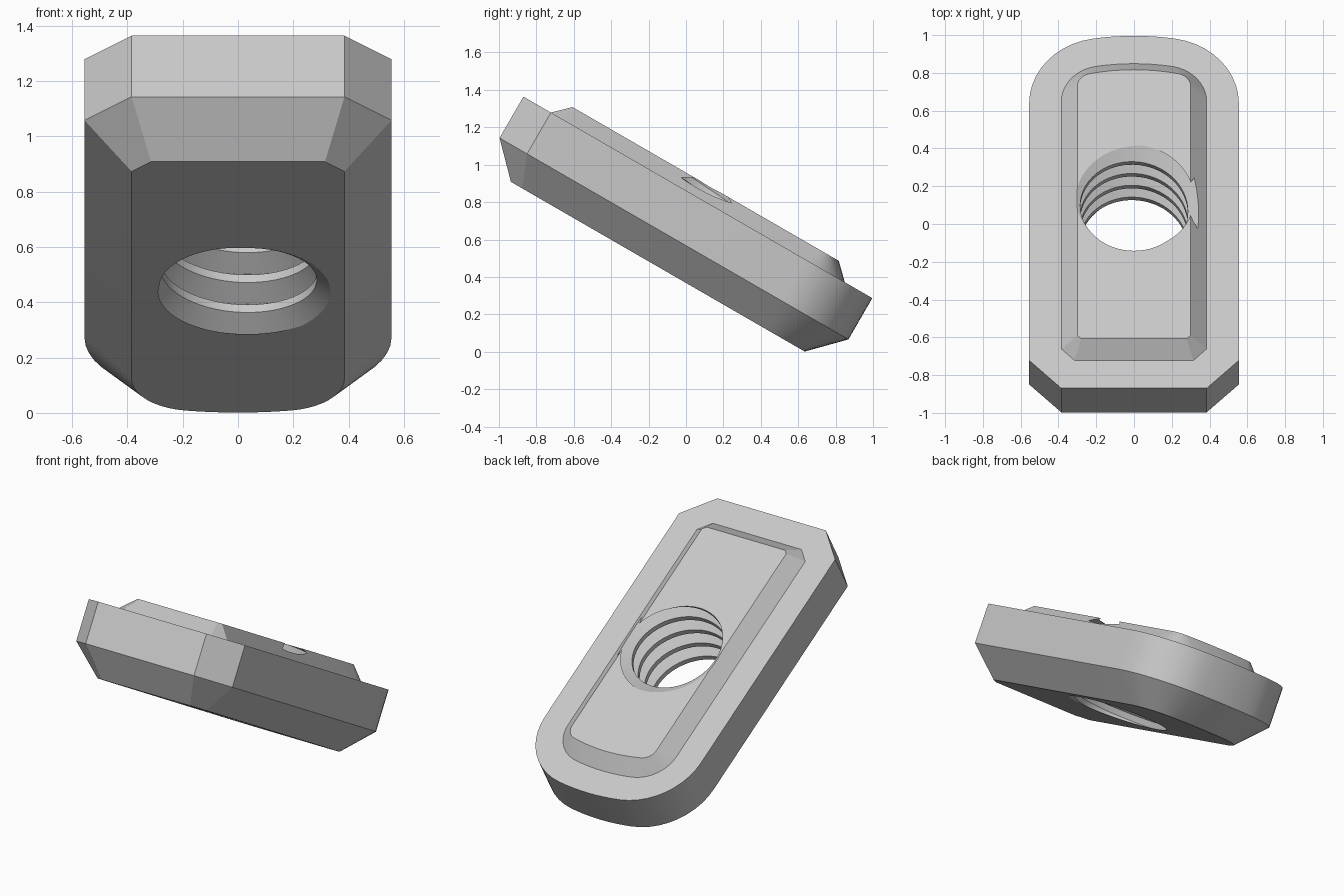
import bpy, bmesh
from math import sin, cos, pi, sqrt, atan2, radians

if "Cube" in bpy.data.objects:
    bpy.data.objects.remove(bpy.data.objects["Cube"], do_unlink=True)

steel = bpy.data.materials.new("light grey steel")
steel.use_nodes = True
colour = (0.58, 0.58, 0.58, 1)
steel.diffuse_color = colour
steel.node_tree.nodes["Principled BSDF"].inputs["Base Color"].default_value = colour

HALF_WIDTH, FRONT, BACK = 0.555, -1.438, 0.716
CHAMFER, END_RADIUS = 0.17, 1.4


def make_object(name, bm):
    bmesh.ops.recalc_face_normals(bm, faces=bm.faces)
    mesh = bpy.data.meshes.new(name)
    bm.to_mesh(mesh)
    bm.free()
    mesh.materials.append(steel)
    obj = bpy.data.objects.new(name, mesh)
    bpy.context.collection.objects.link(obj)
    return obj


def outline(inset, fillet):
    """Plan outline: chamfered corners in front, rounded and bowed at the back."""
    w, front = HALF_WIDTH - inset, FRONT + inset
    leg = CHAMFER - inset * (2 - sqrt(2))
    pts = [(w - leg, front), (w, front + leg)]
    bow_y, bow_r = BACK - END_RADIUS, END_RADIUS - inset
    cx = w - fillet
    cy = bow_y + sqrt((bow_r - fillet) ** 2 - cx ** 2)
    end = atan2(cy - bow_y, cx)
    steps = 10
    for i in range(steps + 1):
        t = end * i / steps
        pts.append((cx + fillet * cos(t), cy + fillet * sin(t)))
    for i in range(1, 4):
        t = end + (pi / 2 - end) * i / 4
        pts.append((bow_r * cos(t), bow_y + bow_r * sin(t)))
    mirrored = [(-x, y) for x, y in reversed(pts)]
    return pts + [(0, bow_y + bow_r)] + mirrored


# Nut body: stacked outlines as (inset, back corner radius, height)
bm = bmesh.new()
levels = [(0.17, 0.23, 0.32), (0, 0.4, 0.493), (0, 0.4, 0.748),
          (0.17, 0.22, 0.748), (0.255, 0.08, 0.831)]
rings = [[bm.verts.new((x, y, z)) for x, y in outline(d, f)] for d, f, z in levels]
for low, high in zip(rings, rings[1:]):
    for i in range(len(low)):
        j = (i + 1) % len(low)
        bm.faces.new((low[i], low[j], high[j], high[i]))
bm.faces.new(rings[0])
bm.faces.new(rings[-1])
nut = make_object("slot_nut", bm)

# Thread cutter: closed helical solid with flat crests and V grooves
PITCH, MINOR, MAJOR, SEGMENTS, TURNS = 0.125, 0.285, 0.362, 64, 7
CENTRE_Y = (FRONT + BACK) / 2
profile = [(0, MAJOR), (0.37, MINOR), (0.63, MINOR)]
per_turn = len(profile)
start = 0.32 - 2 * PITCH - PITCH * radians(50) / (2 * pi)
bm = bmesh.new()
columns = []
for i in range(SEGMENTS):
    a = 2 * pi * i / SEGMENTS
    columns.append([
        bm.verts.new((r * cos(a), CENTRE_Y + r * sin(a),
                      start + PITCH * (turn + p + i / SEGMENTS)))
        for turn in range(TURNS + (1 if i == 0 else 0)) for p, r in profile])
    if i == 0:
        columns[0].append(bm.verts.new((MAJOR, CENTRE_Y, start + PITCH * (TURNS + 1))))
    else:
        columns[i].append(bm.verts.new((MAJOR * cos(a), CENTRE_Y + MAJOR * sin(a),
                                        start + PITCH * (TURNS + i / SEGMENTS))))
last = TURNS * per_turn
for i in range(SEGMENTS):
    here, there = columns[i], columns[(i + 1) % SEGMENTS]
    shift = per_turn if i == SEGMENTS - 1 else 0
    for k in range(last):
        bm.faces.new((here[k], there[k + shift], there[k + 1 + shift], here[k + 1]))
for base in (0, last):
    loop = [c[base] for c in columns] + columns[0][base:base + per_turn + 1][::-1][:-1]
    z = sum(v.co.z for v in loop) / len(loop)
    hub = bm.verts.new((0, CENTRE_Y, z))
    for i, v in enumerate(loop):
        bm.faces.new((hub, v, loop[(i + 1) % len(loop)]))
bmesh.ops.triangulate(bm, faces=bm.faces)
cutter = make_object("thread_cutter", bm)
cutter.hide_render = True

# Cut the threaded hole
cut = nut.modifiers.new("threaded hole", "BOOLEAN")
cut.operation = "DIFFERENCE"
cut.solver = "EXACT"
cut.object = cutter
bpy.ops.object.select_all(action="DESELECT")
bpy.context.view_layer.objects.active = nut
nut.select_set(True)
bpy.ops.object.modifier_apply(modifier=cut.name)
bpy.data.objects.remove(cutter, do_unlink=True)
bpy.ops.object.shade_smooth_by_angle(angle=radians(25))

# Tilt the nut so its front end is raised
nut.rotation_euler = (radians(-30), 0, 0)
nut.location = (0, 0.002, -0.003)
